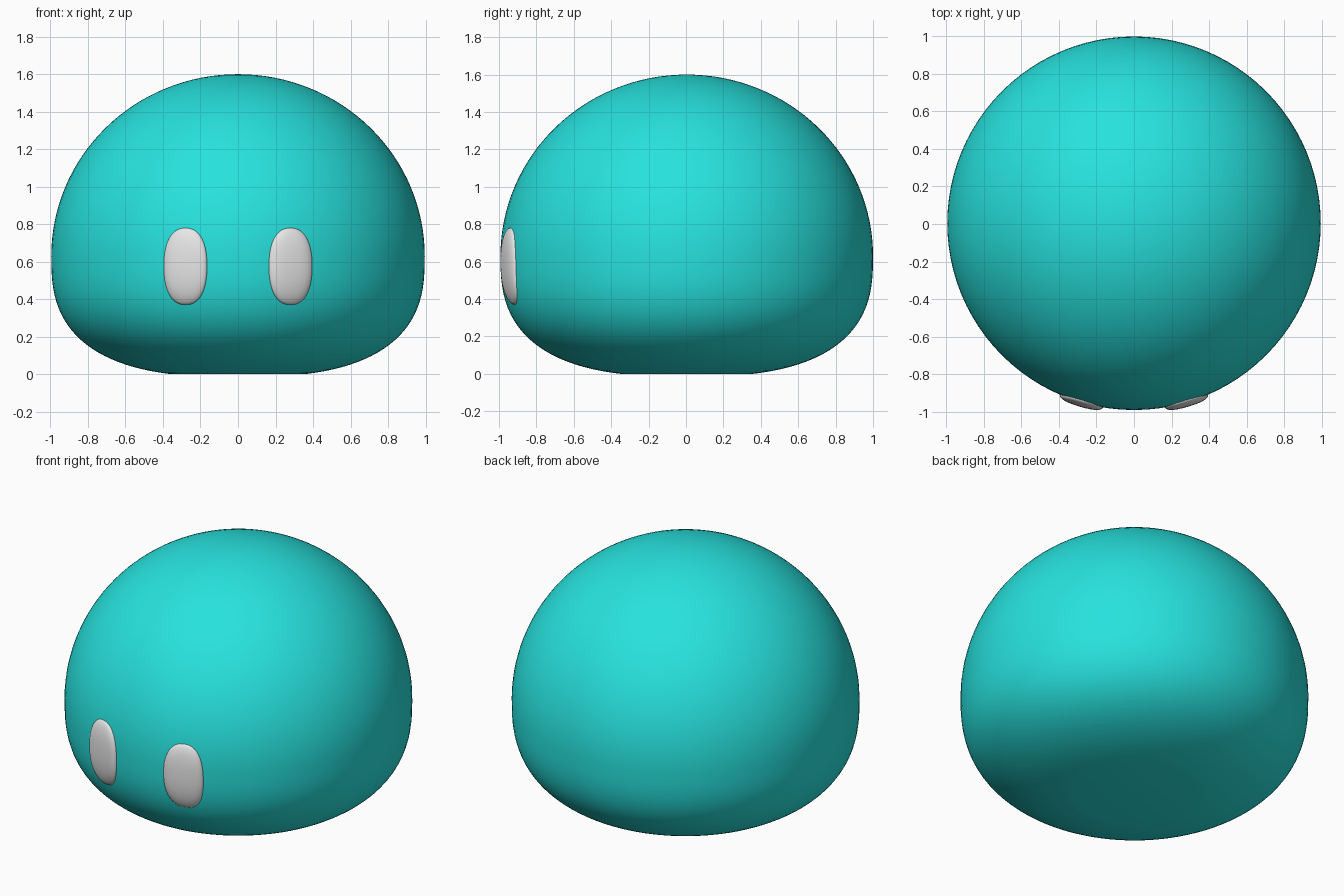
import bpy, bmesh, math

if "Cube" in bpy.data.objects:
    bpy.data.objects.remove(bpy.data.objects["Cube"])

R, MID, TOP, LOW, N, CY = 0.996, 0.63, 0.97, 0.645, 2.7, 0.004


def material(name, rgb):
    m = bpy.data.materials.new(name)
    m.diffuse_color = (*rgb, 1)
    m.use_nodes = True
    m.node_tree.nodes["Principled BSDF"].inputs["Base Color"].default_value = m.diffuse_color
    return m


def radius(z):
    """Body radius at a height: elliptic dome above, squarer belly below."""
    if z >= MID:
        return R * math.sqrt(max(0, 1 - ((z - MID) / TOP) ** 2))
    return R * (1 - ((MID - z) / LOW) ** N) ** (1 / N)


def rings_object(name, rings, closed_ends, mat):
    """Skin a list of equal vertex rings; closed_ends are the end points."""
    bm = bmesh.new()
    loops = [[bm.verts.new(p) for p in ring] for ring in rings]
    count = len(loops[0])
    for a, b in zip(loops, loops[1:]):
        for i in range(count):
            j = (i + 1) % count
            bm.faces.new((a[i], a[j], b[j], b[i]))
    for loop, end in zip((loops[0], loops[-1]), closed_ends):
        tip = bm.verts.new(end)
        for i in range(count):
            bm.faces.new((loop[i], loop[(i + 1) % count], tip))
    bmesh.ops.recalc_face_normals(bm, faces=bm.faces)
    mesh = bpy.data.meshes.new(name)
    bm.to_mesh(mesh)
    bm.free()
    mesh.materials.append(mat)
    mesh.shade_smooth()
    obj = bpy.data.objects.new(name, mesh)
    bpy.context.collection.objects.link(obj)
    return obj


teal = material("teal", (0.02, 0.76, 0.73))
white = material("white", (0.8, 0.8, 0.8))

# Body: rounded dome with a flat base
SEG = 96
bottom = math.asin((MID / LOW) ** (N / 2))
heights = [MID - LOW * math.sin(bottom * (1 - i / 24)) ** (2 / N) for i in range(24)]
heights += [MID + TOP * math.sin(math.pi / 2 * i / 32) for i in range(32)]
heights[0] = 0
body = []
for z in heights:
    r = radius(z)
    body.append([(r * math.cos(math.tau * i / SEG), CY + r * math.sin(math.tau * i / SEG), z)
                 for i in range(SEG)])
rings_object("body", body, [(0, CY, 0), (0, CY, MID + TOP)], teal)


# Eyes: shallow rounded pads that follow the body surface
def eye_point(cx, t, a, lift):
    c, s = math.cos(a), math.sin(a)
    x = cx + 0.115 * t * math.copysign(abs(c) ** 0.85, c)
    z = 0.575 + 0.205 * t * math.copysign(abs(s) ** 0.85, s)
    r = radius(z)
    y = CY - math.sqrt(r * r - x * x)
    k = lift / r
    return (x * (1 + k), y * (1 + k), z)


for side, label in ((-1, "left"), (1, "right")):
    cx = 0.28 * side
    rings = [[eye_point(cx, 0.97, math.tau * i / 40, -0.02) for i in range(40)]]
    for t in (1, 0.985, 0.95, 0.9, 0.82, 0.7, 0.5, 0.25):
        lift = 0.024 * math.sqrt(1 - t ** 4)
        rings.append([eye_point(cx, t, math.tau * i / 40, lift) for i in range(40)])
    ends = [eye_point(cx, 0, 0, -0.02), eye_point(cx, 0, 0, 0.024)]
    rings_object(label + "_eye", rings, ends, white)
